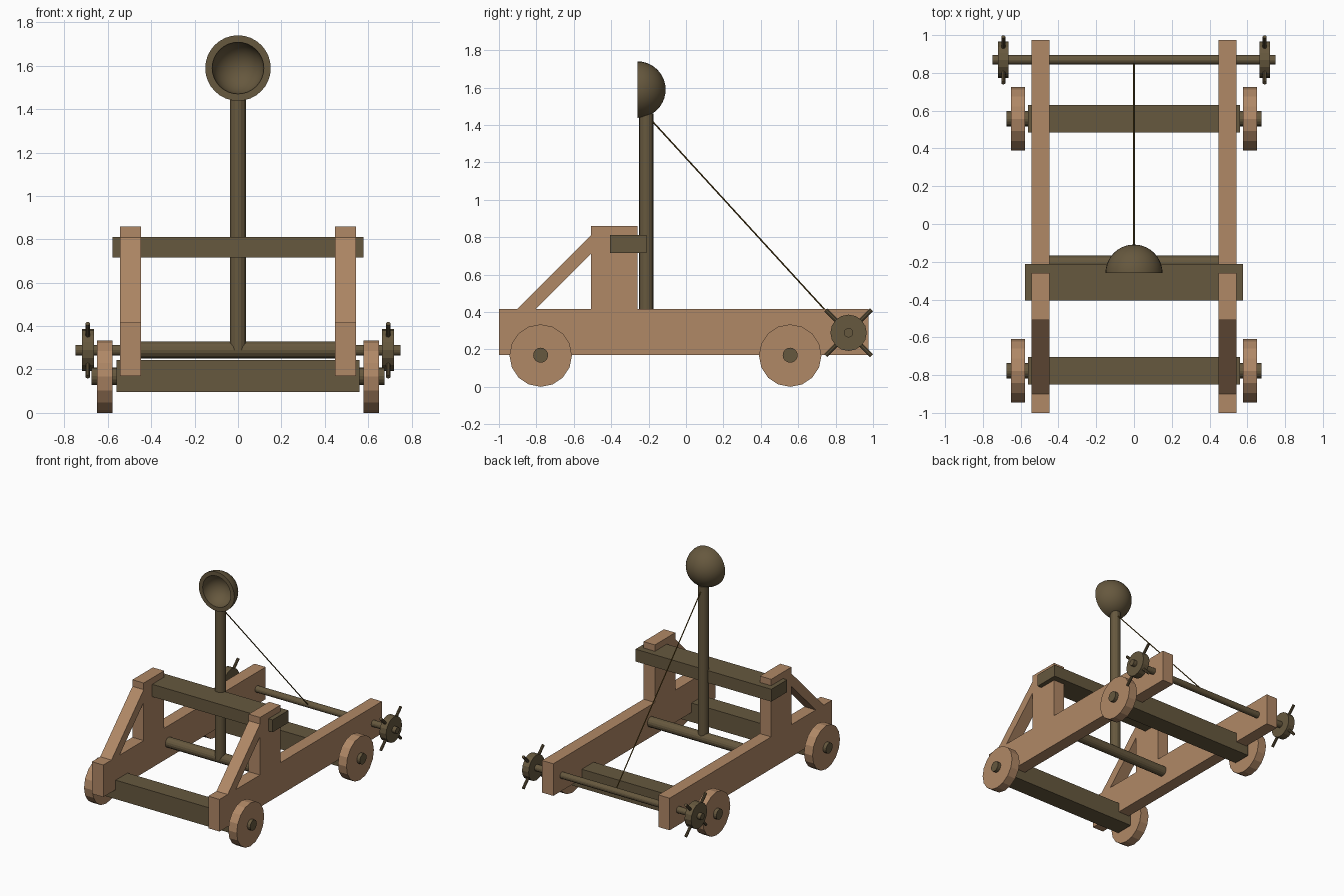
import bpy, bmesh, math
from mathutils import Vector, Matrix

if "Cube" in bpy.data.objects:
    bpy.data.objects.remove(bpy.data.objects["Cube"])


def material(name, rgb):
    m = bpy.data.materials.new(name)
    lin = [((c / 255 + 0.055) / 1.055) ** 2.4 for c in rgb]
    m.diffuse_color = (*lin, 1)
    m.use_nodes = True
    m.node_tree.nodes["Principled BSDF"].inputs["Base Color"].default_value = m.diffuse_color
    return m


LIGHT = material("light wood", (176, 136, 102))
DARK = material("dark wood", (102, 88, 62))
ROPE = material("rope brown", (92, 70, 24))


def finish(name, bm, mat, smooth=0):
    bmesh.ops.recalc_face_normals(bm, faces=bm.faces)
    me = bpy.data.meshes.new(name)
    bm.to_mesh(me)
    bm.free()
    me.materials.append(mat)
    ob = bpy.data.objects.new(name, me)
    bpy.context.collection.objects.link(ob)
    if smooth:
        bpy.ops.object.select_all(action='DESELECT')
        ob.select_set(True)
        bpy.context.view_layer.objects.active = ob
        bpy.ops.object.shade_smooth_by_angle(angle=math.radians(smooth))
    return ob


def side_prism(name, x0, x1, outline, mat):
    """Extrude a (y, z) outline from x0 to x1."""
    bm = bmesh.new()
    face = bm.faces.new([bm.verts.new((x0, y, z)) for y, z in outline])
    ext = bmesh.ops.extrude_face_region(bm, geom=[face])
    verts = [v for v in ext["geom"] if isinstance(v, bmesh.types.BMVert)]
    bmesh.ops.translate(bm, verts=verts, vec=(x1 - x0, 0, 0))
    return finish(name, bm, mat)


def box(name, x0, x1, y0, y1, z0, z1, mat):
    return side_prism(name, x0, x1, [(y0, z0), (y1, z0), (y1, z1), (y0, z1)], mat)


def rod(name, a, b, r, mat, sides=16, smooth=0):
    """Cylinder between two points."""
    a, b = Vector(a), Vector(b)
    d = b - a
    bm = bmesh.new()
    mat4 = Matrix.Translation((a + b) / 2) @ d.to_track_quat('Z', 'Y').to_matrix().to_4x4()
    bmesh.ops.create_cone(bm, cap_ends=True, segments=sides, radius1=r, radius2=r,
                          depth=d.length, matrix=mat4)
    return finish(name, bm, mat, smooth)


WY, WZ = 0.869, 0.289      # windlass axis
AXLES = {"front": -0.777, "rear": 0.557}

for side, s in (("left", -1), ("right", 1)):
    xi, xo = s * 0.447, s * 0.543
    # frame side: rail, upright and diagonal brace
    box(f"{side}_rail", xi, xo, -1.0, 0.975, 0.17, 0.417, LIGHT)
    box(f"{side}_upright", xi, xo, -0.508, -0.26, 0.417, 0.86, LIGHT)
    side_prism(f"{side}_brace", xi, xo,
               [(-0.9, 0.417), (-0.802, 0.417), (-0.508, 0.711), (-0.508, 0.809)], LIGHT)
    # wheels and axle stubs
    for end, y in AXLES.items():
        rod(f"{end}_{side}_wheel", (s * 0.578, y, 0.167), (s * 0.65, y, 0.167), 0.167, LIGHT)
        rod(f"{end}_{side}_axle_stub", (s * 0.55, y, 0.169), (s * 0.676, y, 0.169), 0.04, DARK)
    # windlass hub with crossed handles
    rod(f"{side}_windlass_hub", (s * 0.664, WY, WZ), (s * 0.72, WY, WZ), 0.097, DARK)
    for i, a in enumerate((math.pi / 4, -math.pi / 4)):
        dy, dz = 0.173 * math.cos(a), 0.173 * math.sin(a)
        rod(f"{side}_windlass_handle_{i + 1}", (s * 0.692, WY - dy, WZ - dz),
            (s * 0.692, WY + dy, WZ + dz), 0.011, DARK, 10)

# axle beams
for end, y in AXLES.items():
    box(f"{end}_axle_beam", -0.56, 0.56, y - 0.072, y + 0.072, 0.097, 0.243, DARK)

# crossbeam, pivot rod, windlass rod
box("stop_crossbeam", -0.578, 0.578, -0.405, -0.212, 0.716, 0.811, DARK)
rod("pivot_rod", (-0.46, -0.207, 0.29), (0.46, -0.207, 0.29), 0.039, DARK)
rod("windlass_rod", (-0.75, WY, WZ), (0.75, WY, WZ), 0.025, DARK)

# throwing arm and rope
rod("throwing_arm", (0, -0.2125, 0.29), (0, -0.2125, 1.46), 0.038, DARK)
rod("rope", (0, -0.18, 1.42), (0, 0.855, WZ), 0.004, ROPE, 8)

# hollow bucket: half-ring profile spun around the y axis
bm = bmesh.new()
R_OUT, R_IN, N = 0.151, 0.119, 10
angles = [math.pi / 2 * i / N for i in range(N + 1)]
profile = [(R_OUT * math.cos(t), R_OUT * math.sin(t)) for t in reversed(angles)]
profile += [(R_IN * math.cos(t), R_IN * math.sin(t)) for t in angles]
verts = [bm.verts.new((r, -0.26 + d, 1.589)) for r, d in profile]
edges = [bm.edges.new(p) for p in zip(verts, verts[1:])]
bmesh.ops.spin(bm, geom=verts + edges, cent=(0, -0.26, 1.589), axis=(0, 1, 0),
               angle=2 * math.pi, steps=32, use_duplicate=False)
bmesh.ops.remove_doubles(bm, verts=bm.verts, dist=1e-4)
finish("bucket", bm, DARK, 40)
